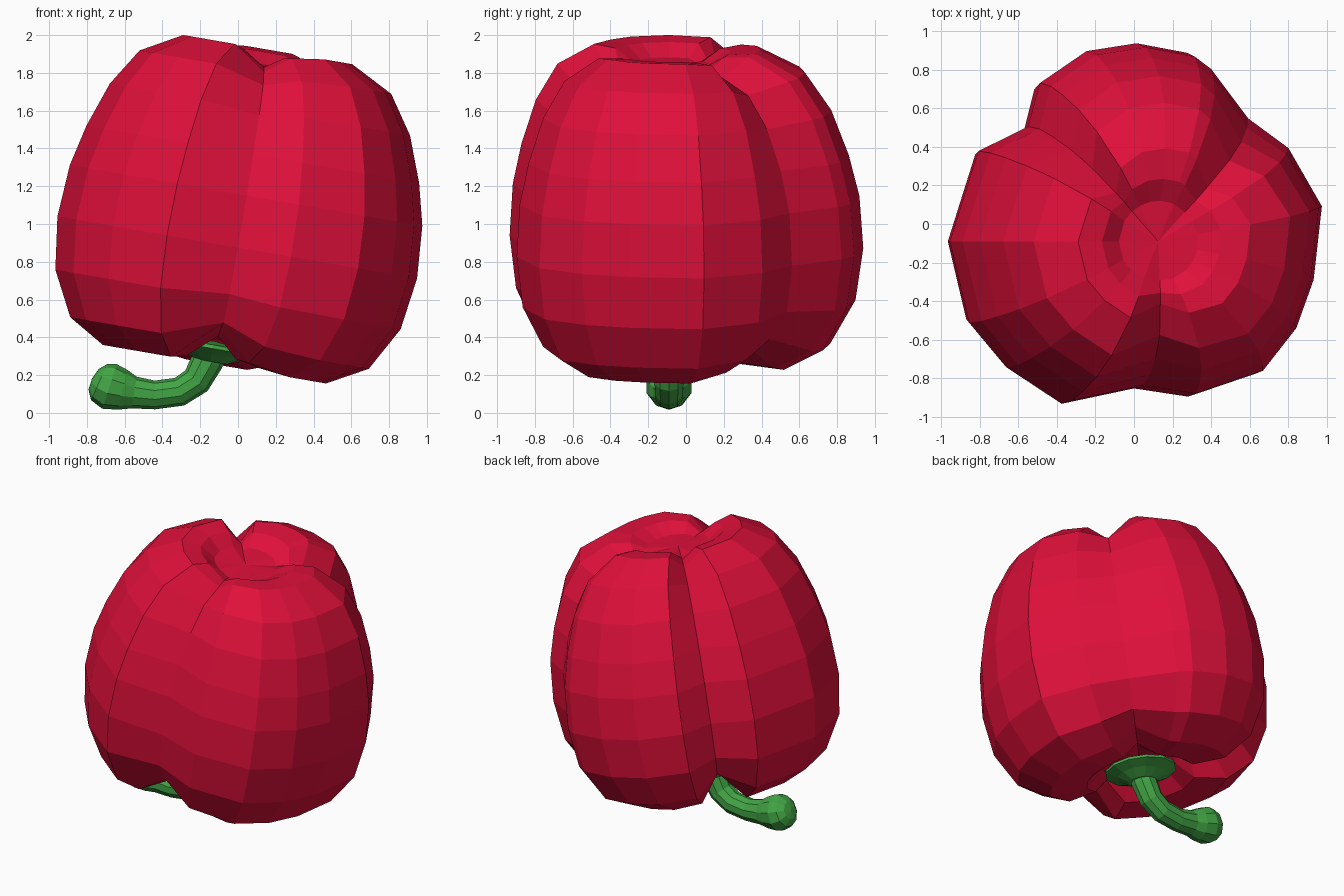
import bpy, bmesh, math
from mathutils import Vector

if "Cube" in bpy.data.objects:
    bpy.data.objects.remove(bpy.data.objects["Cube"])


def material(name, color):
    m = bpy.data.materials.new(name)
    m.diffuse_color = (*color, 1)
    m.use_nodes = True
    m.node_tree.nodes["Principled BSDF"].inputs["Base Color"].default_value = m.diffuse_color
    return m


RED = material("pepper red", (0.74, 0.005, 0.042))
GREEN = material("stem green", (0.055, 0.38, 0.06))

# Tilted pepper axis: leans toward +x
BASE = Vector((-0.13, -0.09, 0.36))
U, V, W = Vector((0.985, 0, -0.17)), Vector((0, 1, 0)), Vector((0.17, 0, 0.985))


def place(r, deg, h):
    a = math.radians(deg)
    return BASE + U * (r * math.cos(a)) + V * (r * math.sin(a)) + W * h


def loft(name, rings, start, end, mat):
    """Skin a list of point rings, closing both ends with a fan."""
    bm = bmesh.new()
    rows = [[bm.verts.new(p) for p in ring] for ring in rings]
    n = len(rows[0])
    for a, b in zip(rows, rows[1:]):
        for i in range(n):
            j = (i + 1) % n
            bm.faces.new((a[i], a[j], b[j], b[i]))
    for row, tip in ((rows[0], start), (rows[-1], end)):
        c = bm.verts.new(tip)
        for i in range(n):
            bm.faces.new((row[i], row[(i + 1) % n], c))
    bmesh.ops.recalc_face_normals(bm, faces=bm.faces)
    me = bpy.data.meshes.new(name)
    bm.to_mesh(me)
    bm.free()
    me.materials.append(mat)
    ob = bpy.data.objects.new(name, me)
    bpy.context.collection.objects.link(ob)
    return ob


# Lobed outline: angle, radius, crease amount
outline = [(-153, .93, 0), (-134, .91, 0), (-112, .91, 0), (-87, .765, 1),
           (-68, .87, .2), (-45, .97, 0), (-28, .98, 0), (-12, .98, 0),
           (10.5, 1.02, 0), (31, .96, .2), (47, .89, .9), (66, 1.0, .1),
           (72, 1.03, 0), (87, 1.03, 0), (102, 1.01, 0), (119, .94, .1),
           (131, .79, 1), (149, .91, 0), (180, .93, 0)]

# Rings: radius factor, height, crease lift, crease pinch, outline influence
profile = [(.24, .03, .04, 0, .2), (.37, -.08, .13, 0, .6), (.62, -.10, .19, .05, 1),
           (.83, .015, .11, .02, 1), (.96, .25, .03, 0, 1), (1, .53, 0, 0, 1),
           (.98, .81, 0, 0, 1), (.925, 1.03, 0, .02, 1), (.835, 1.27, -.03, .05, 1),
           (.70, 1.47, -.07, .09, 1), (.47, 1.59, -.12, .10, 1),
           (.32, 1.575, -.08, .05, .5), (.21, 1.51, -.02, 0, .1)]

rings = []
for f, h, lift, pinch, k in profile:
    rings.append([place(f * (1 + (R - 1) * k) * (1 - pinch * c), a, h + lift * c)
                  for a, R, c in outline])
loft("pepper_body", rings, place(0, 0, .06), place(0, 0, 1.50), RED)

# Calyx: thin flared disc around the stem root
calyx = [(.23, .0), (.235, -.02), (.16, -.05), (.09, -.09)]
loft("calyx", [[place(r, i * 30, h) for i in range(12)] for r, h in calyx],
     place(0, 0, .02), place(0, 0, -.09), GREEN)

# Stem: curved tube with a bulbous end (x, z, radius)
path = [(-.14, .35, .09), (-.165, .27, .086), (-.22, .17, .08), (-.31, .112, .077),
        (-.44, .095, .076), (-.55, .108, .085), (-.61, .122, .108),
        (-.68, .14, .124), (-.735, .163, .105), (-.765, .178, .06)]
tube = []
for i, (x, z, r) in enumerate(path):
    p, q = path[max(i - 1, 0)], path[min(i + 1, len(path) - 1)]
    t = Vector((q[0] - p[0], 0, q[1] - p[1])).normalized()
    side = t.cross(V)
    tube.append([Vector((x, -.09, z)) + side * (r * math.cos(a)) + V * (r * math.sin(a))
                 for a in (math.tau * s / 10 for s in range(10))])
loft("stem", tube, (-.14, -.09, .36), (-.773, -.09, .182), GREEN)
